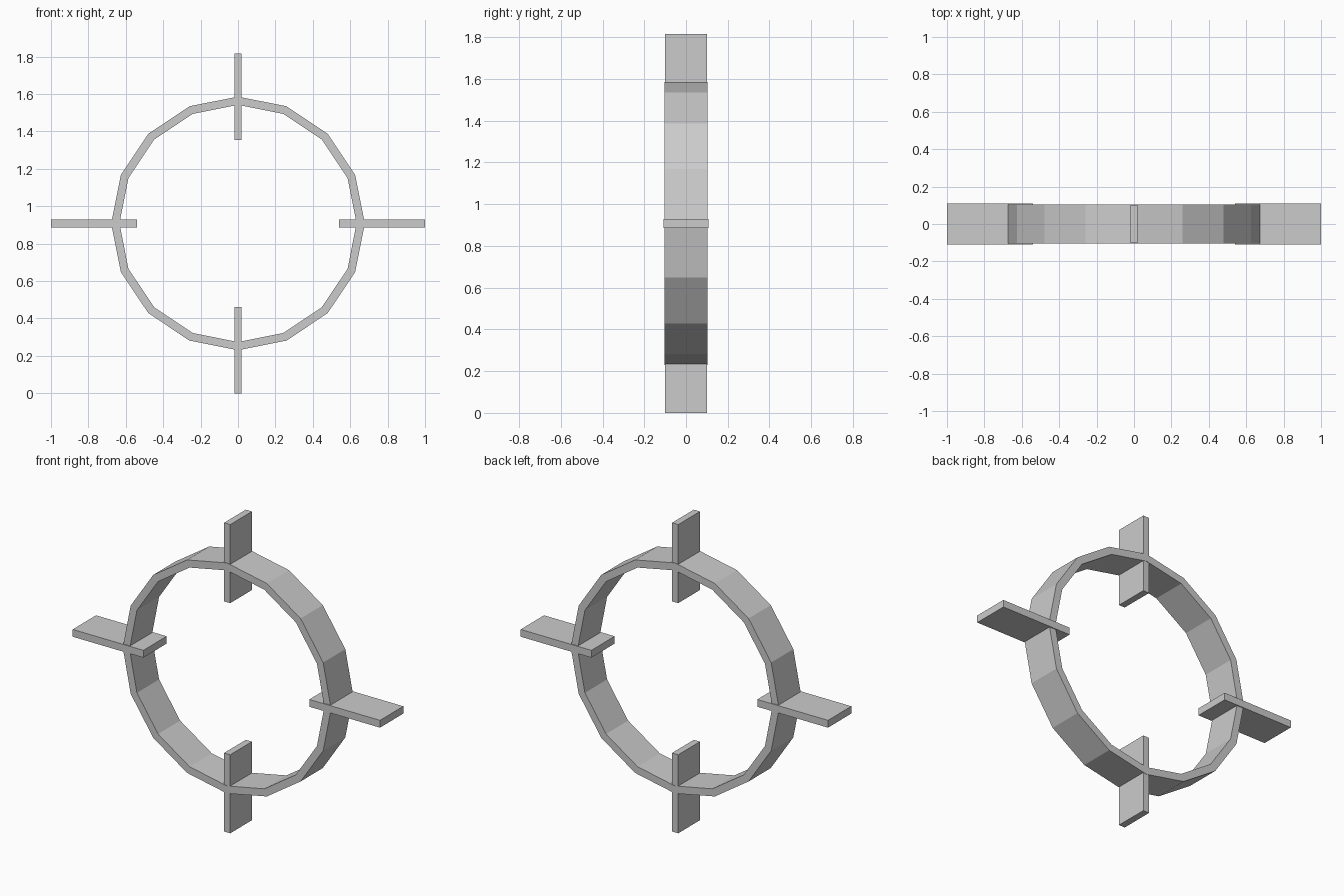
import bpy, bmesh, math
from mathutils import Vector

if "Cube" in bpy.data.objects:
    bpy.data.objects.remove(bpy.data.objects["Cube"])

CENTRE_Z = 0.908
SIDES = 16

grey = bpy.data.materials.new("plain_grey")
grey.use_nodes = True
colour = (0.6, 0.6, 0.6, 1)
grey.diffuse_color = colour
grey.node_tree.nodes["Principled BSDF"].inputs["Base Color"].default_value = colour


def finish(bm, name):
    bmesh.ops.recalc_face_normals(bm, faces=bm.faces)
    mesh = bpy.data.meshes.new(name)
    bm.to_mesh(mesh)
    bm.free()
    mesh.materials.append(grey)
    obj = bpy.data.objects.new(name, mesh)
    bpy.context.collection.objects.link(obj)
    return obj


def fin(name, centre, size):
    bm = bmesh.new()
    bmesh.ops.create_cube(bm, size=1)
    bmesh.ops.scale(bm, vec=size, verts=bm.verts)
    bmesh.ops.translate(bm, vec=centre, verts=bm.verts)
    return finish(bm, name)


# Faceted hoop: a rectangular section swept round the y axis
bm = bmesh.new()
section = [(0.678, -0.103), (0.678, 0.103), (0.634, 0.103), (0.634, -0.103)]
rings = []
for i in range(SIDES):
    a = math.tau * i / SIDES
    rings.append([bm.verts.new((r * math.sin(a), y, CENTRE_Z + r * math.cos(a)))
                  for r, y in section])
for i in range(SIDES):
    a, b = rings[i], rings[(i + 1) % SIDES]
    for j in range(4):
        k = (j + 1) % 4
        bm.faces.new((a[j], a[k], b[k], b[j]))
finish(bm, "hoop")

# Four flat fins crossing the hoop
for name, side in (("top_fin", 1), ("bottom_fin", -1)):
    fin(name, Vector((0, 0, CENTRE_Z + side * 0.677)), Vector((0.04, 0.202, 0.462)))
for name, side in (("left_fin", 1), ("right_fin", -1)):
    fin(name, Vector((side * 0.77, 0, CENTRE_Z)), Vector((0.46, 0.217, 0.043)))
